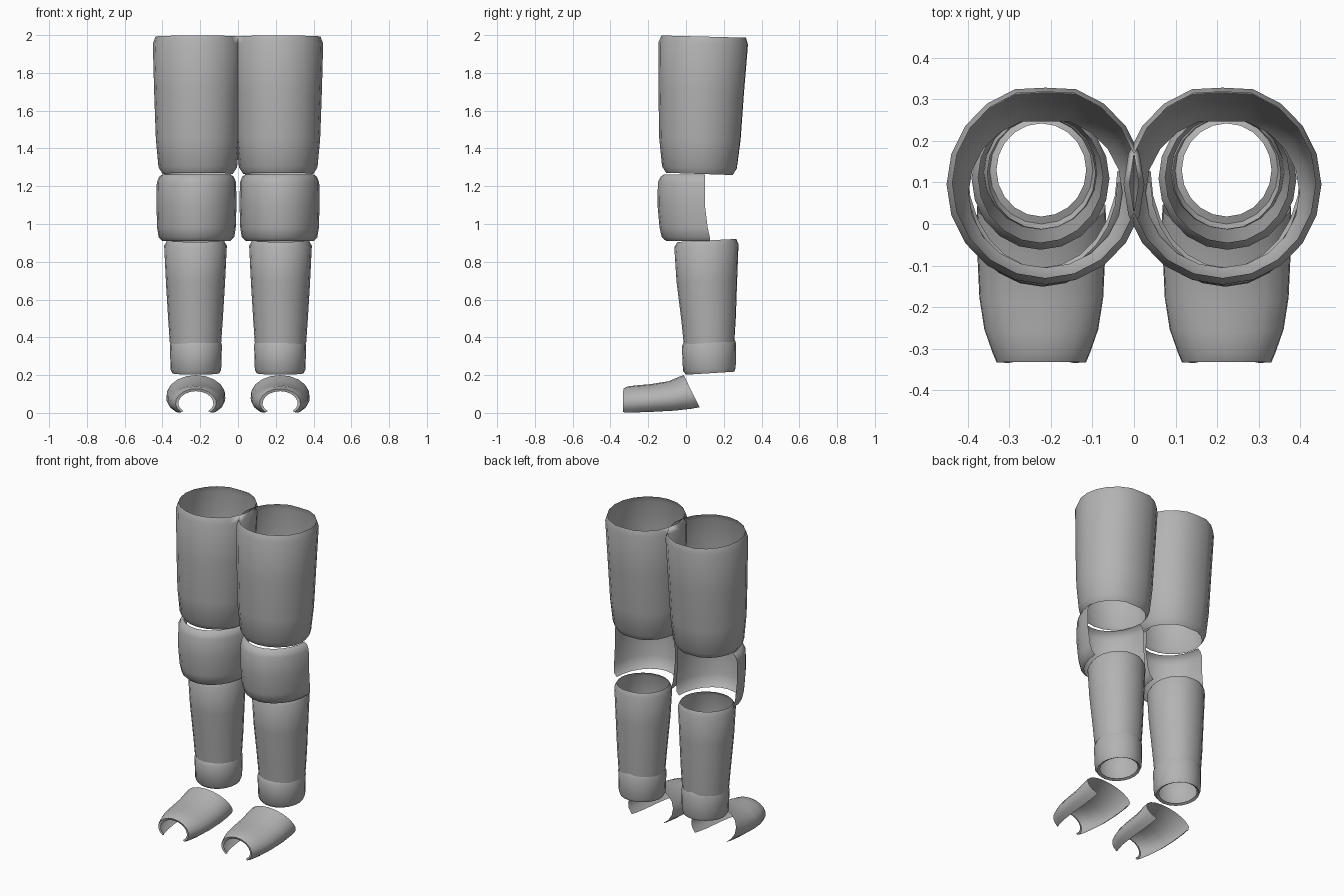
import bpy
import math

if "Cube" in bpy.data.objects:
    bpy.data.objects.remove(bpy.data.objects["Cube"])

grey = bpy.data.materials.new("plate grey")
grey.diffuse_color = (0.45, 0.45, 0.45, 1)
grey.use_nodes = True
grey.node_tree.nodes["Principled BSDF"].inputs["Base Color"].default_value = grey.diffuse_color


def loft(name, rings, closed):
    """Skin a list of point rings as an open sheet and mirror it to the other leg."""
    n = len(rings[0])
    verts = [p for ring in rings for p in ring]
    faces = []
    for r in range(len(rings) - 1):
        for i in range(n if closed else n - 1):
            j = (i + 1) % n
            faces.append((r * n + i, r * n + j, (r + 1) * n + j, (r + 1) * n + i))
    mesh = bpy.data.meshes.new(name)
    mesh.from_pydata(verts, [], faces)
    mesh.materials.append(grey)
    obj = bpy.data.objects.new(name, mesh)
    bpy.context.collection.objects.link(obj)
    obj.modifiers.new("other leg", 'MIRROR')
    bpy.ops.object.select_all(action='DESELECT')
    obj.select_set(True)
    bpy.context.view_layer.objects.active = obj
    bpy.ops.object.shade_smooth_by_angle(angle=math.radians(40))
    return obj


def tube(name, cx, rows, tilt=0.0, sides=20, flute=0.0):
    """rows: z, half width, front y, back y. tilt lifts the back edge."""
    rings = []
    for z, hx, yf, yb in rows:
        cy, hy = (yf + yb) / 2, (yb - yf) / 2
        ring = []
        for i in range(sides):
            a = 2 * math.pi * i / sides
            c, s = math.cos(a), math.sin(a)
            y = cy + hy * s
            if s > 0.99:              # shallow groove down the back
                y -= flute
            ring.append((cx + hx * c, y, z + tilt * s))
        rings.append(ring)
    return loft(name, rings, True)


# Thigh guard, tapering down with turned-in rims
tube("thigh_guard", -0.213, [
    (1.265, 0.185, -0.105, 0.255), (1.30, 0.208, -0.127, 0.277),
    (1.45, 0.222, -0.142, 0.297), (1.70, 0.231, -0.146, 0.315),
    (1.955, 0.238, -0.146, 0.336), (1.992, 0.224, -0.13, 0.326)],
    tilt=-0.006, flute=0.008)

# Calf guard
tube("calf_guard", -0.225, [
    (0.37, 0.136, -0.012, 0.26), (0.50, 0.145, -0.025, 0.268),
    (0.70, 0.157, -0.05, 0.275), (0.885, 0.166, -0.062, 0.282),
    (0.913, 0.15, -0.045, 0.27)], tilt=0.008, flute=0.004)

# Ankle cuff
tube("ankle_cuff", -0.223, [
    (0.218, 0.108, 0.018, 0.242), (0.21, 0.124, 0.0, 0.256),
    (0.23, 0.134, -0.016, 0.263), (0.36, 0.138, -0.022, 0.266),
    (0.38, 0.130, -0.012, 0.257)], tilt=0.008)

# Knee guard, a half shell open at the back
knee = []
for z, hx, yf, yb in [
        (0.91, 0.18, -0.105, 0.128), (0.93, 0.20, -0.128, 0.126),
        (0.98, 0.208, -0.14, 0.115), (1.10, 0.212, -0.151, 0.10),
        (1.22, 0.21, -0.149, 0.10), (1.25, 0.198, -0.135, 0.10),
        (1.263, 0.18, -0.115, 0.10)]:
    angles = [math.pi * (1 + i / 12) for i in range(13)]
    knee.append([(-0.22 + hx * math.cos(a), yb + (yb - yf) * math.sin(a), z)
                 for a in angles])
loft("knee_guard", knee, False)

# Foot guard, an arch from heel side to open toe
foot = []
for y_low, y_top, hx, z_low, z_top in [
        (0.072, -0.012, 0.155, 0.03, 0.20), (0.03, -0.035, 0.157, 0.022, 0.192),
        (-0.06, -0.09, 0.155, 0.012, 0.168), (-0.17, -0.19, 0.150, 0.006, 0.152),
        (-0.25, -0.26, 0.138, 0.003, 0.146), (-0.31, -0.31, 0.118, 0.001, 0.140),
        (-0.334, -0.332, 0.108, 0.004, 0.128), (-0.332, -0.326, 0.093, 0.010, 0.115)]:
    zc = z_low + 0.38 * (z_top - z_low)
    dip = math.radians(45)
    arch = []
    for i in range(15):
        a = -dip + (math.pi + 2 * dip) * i / 14
        s = math.sin(a)
        z = zc + s * ((z_top - zc) if s > 0 else (zc - z_low) / math.sin(dip))
        t = (z - z_low) / (z_top - z_low)
        arch.append((-0.223 + hx * math.cos(a), y_low + (y_top - y_low) * t, z))
    foot.append(arch)
loft("foot_guard", foot, False)
